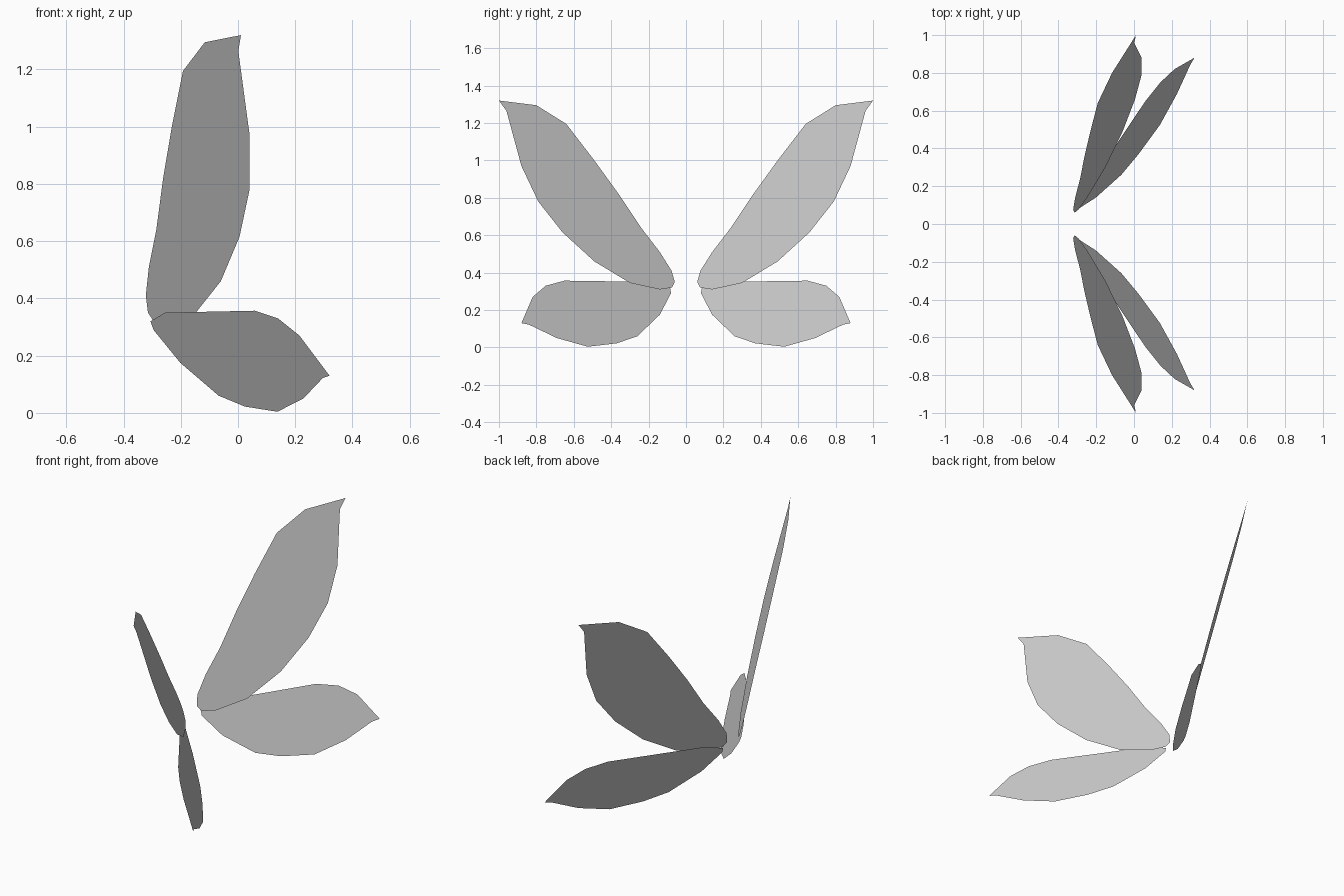
import bpy

if "Cube" in bpy.data.objects:
    bpy.data.objects.remove(bpy.data.objects["Cube"])

# Single flat colour
grey = bpy.data.materials.new("light_grey")
grey.diffuse_color = (0.6, 0.6, 0.6, 1)
grey.use_nodes = True
grey.node_tree.nodes["Principled BSDF"].inputs["Base Color"].default_value = grey.diffuse_color

# Side outlines (y, z) of each flat wing
UPPER = [(1.0, 1.32), (.80, 1.295), (.64, 1.195), (.49, 1.0), (.36, .82),
         (.24, .64), (.14, .51), (.077, .41), (.06, .35), (.075, .32),
         (.14, .31), (.30, .345), (.49, .46), (.66, .615), (.79, .78),
         (.88, .97), (.96, 1.265)]
LOWER = [(.88, .13), (.82, .27), (.75, .33), (.65, .357), (.30, .352),
         (.18, .35), (.085, .32), (.08, .29), (.14, .175), (.26, .06),
         (.37, .022), (.525, .004), (.69, .05), (.84, .122)]


def wing(name, outline, plane, side):
    """Thin sheet whose outline lies on the slanted plane x = a + b*y + c*z."""
    a, b, c = plane
    verts = [(a + b * y + c * z, side * y, z) for y, z in outline]
    face = list(range(len(verts)))
    if side < 0:
        face.reverse()
    mesh = bpy.data.meshes.new(name)
    mesh.from_pydata(verts, [], [face])
    mesh.materials.append(grey)
    obj = bpy.data.objects.new(name, mesh)
    bpy.context.collection.objects.link(obj)


# Mirrored pairs of wings
for label, side in (("left", 1), ("right", -1)):
    wing("upper_wing_" + label, UPPER, (-.244, .673, -.317), side)
    wing("lower_wing_" + label, LOWER, (-.216, .677, -.46), side)
